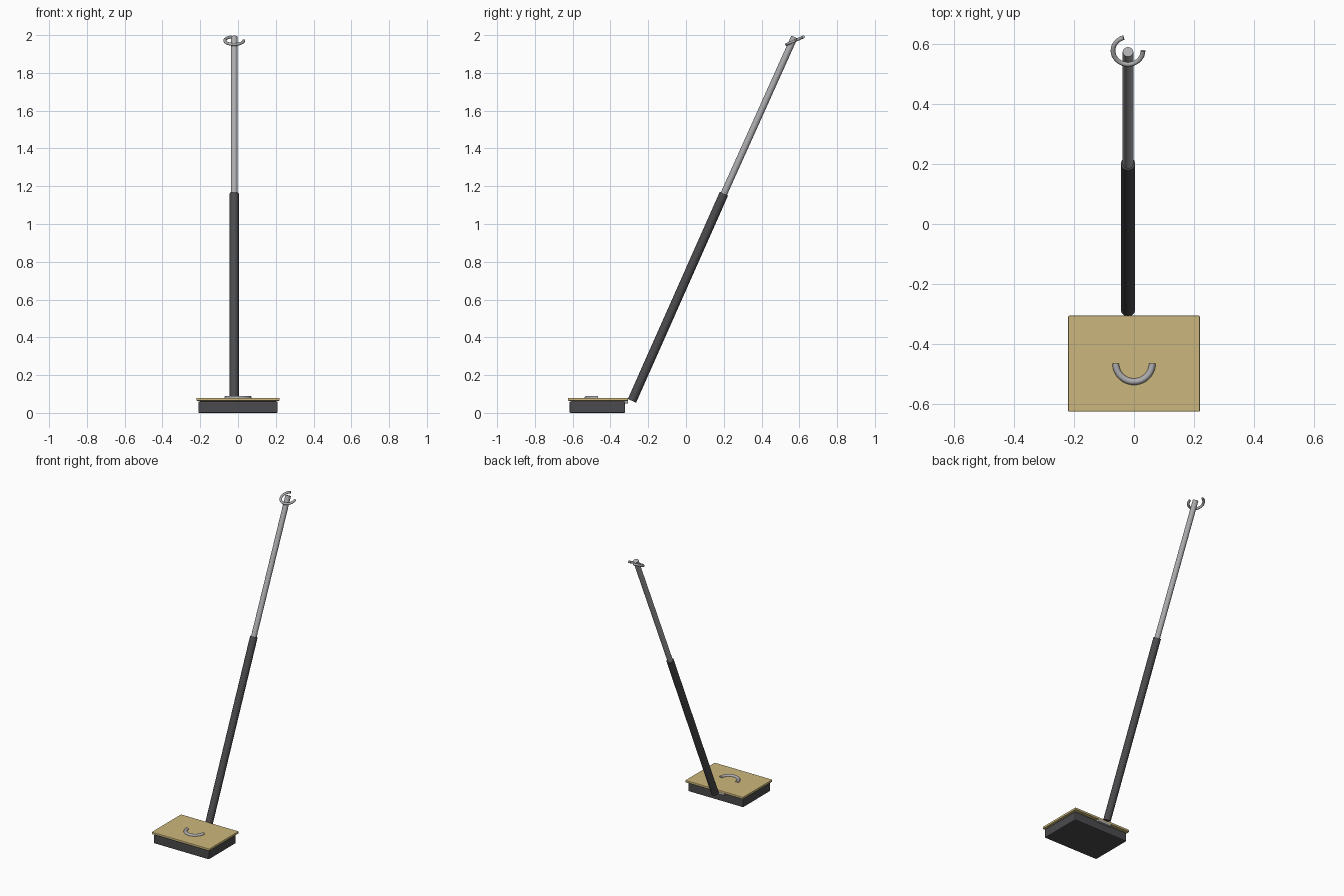
import bpy, bmesh, math
from mathutils import Vector, Matrix

if "Cube" in bpy.data.objects:
    bpy.data.objects.remove(bpy.data.objects["Cube"])


def material(name, rgb):
    m = bpy.data.materials.new(name)
    m.diffuse_color = (*rgb, 1)
    m.use_nodes = True
    m.node_tree.nodes["Principled BSDF"].inputs["Base Color"].default_value = m.diffuse_color
    return m


DARK = material("dark_plastic", (0.07, 0.07, 0.075))
TAN = material("tan_panel", (0.60, 0.47, 0.20))
STEEL = material("steel", (0.42, 0.42, 0.44))


def finish(name, bm, mat, smooth=False):
    bmesh.ops.recalc_face_normals(bm, faces=bm.faces)
    me = bpy.data.meshes.new(name)
    bm.to_mesh(me)
    bm.free()
    me.materials.append(mat)
    ob = bpy.data.objects.new(name, me)
    bpy.context.collection.objects.link(ob)
    if smooth:
        bpy.ops.object.select_all(action='DESELECT')
        ob.select_set(True)
        bpy.context.view_layer.objects.active = ob
        bpy.ops.object.shade_smooth_by_angle(angle=math.radians(40))
    return ob


def box(name, lo, hi, mat, bevel):
    lo, hi = Vector(lo), Vector(hi)
    bm = bmesh.new()
    bmesh.ops.create_cube(bm, size=1, matrix=Matrix.Translation((lo + hi) / 2)
                          @ Matrix.Diagonal((*(hi - lo), 1)))
    bmesh.ops.bevel(bm, geom=bm.edges[:], offset=bevel, segments=2,
                    profile=0.5, affect='EDGES')
    return finish(name, bm, mat)


def rod(name, a, b, r, mat, sides=12):
    a, b = Vector(a), Vector(b)
    d = b - a
    rot = d.to_track_quat('Z', 'Y').to_matrix().to_4x4()
    bm = bmesh.new()
    bmesh.ops.create_cone(bm, cap_ends=True, segments=sides, radius1=r, radius2=r,
                          depth=d.length, matrix=Matrix.Translation((a + b) / 2) @ rot)
    return finish(name, bm, mat, True)


def arc_tube(name, center, radius, tube, start, end, tilt, mat, steps=24, sides=10):
    """Open ring swept in the xy plane, then tilted about x."""
    bm = bmesh.new()
    rings = []
    for i in range(steps + 1):
        a = math.radians(start + (end - start) * i / steps)
        ring = []
        for j in range(sides):
            t = 2 * math.pi * j / sides
            d = radius + tube * math.cos(t)
            ring.append(bm.verts.new((d * math.cos(a), d * math.sin(a), tube * math.sin(t))))
        rings.append(ring)
    for p, q in zip(rings, rings[1:]):
        for j in range(sides):
            k = (j + 1) % sides
            bm.faces.new((p[j], p[k], q[k], q[j]))
    bm.faces.new(rings[0])
    bm.faces.new(rings[-1])
    bm.transform(Matrix.Translation(center) @ Matrix.Rotation(math.radians(tilt), 4, 'X'))
    return finish(name, bm, mat, True)


# Flat head: dark block under an overhanging tan panel
box("head_block", (-0.21, -0.617, 0), (0.21, -0.322, 0.061), DARK, 0.006)
box("head_panel", (-0.22, -0.626, 0.064), (0.22, -0.306, 0.08), TAN, 0.004)
box("panel_spacer", (-0.20, -0.605, 0.055), (0.20, -0.335, 0.07), DARK, 0.002)

# Hinge plate joining the head and the pole
box("hinge_plate", (-0.073, -0.335, 0.05), (0.033, -0.307, 0.067), STEEL, 0.002)

# Half-ring grip lying on the panel
arc_tube("panel_grip", (0, -0.465, 0.08), 0.061, 0.011, 180, 360, 0, STEEL)

# Leaning two-stage pole
foot, joint, tip = (-0.02, -0.286, 0.064), (-0.02, 0.201, 1.161), (-0.02, 0.574, 1.99)
rod("lower_pole", foot, joint, 0.024, DARK)
rod("upper_pole", joint, tip, 0.0178, STEEL)

# Open hook around the pole tip
arc_tube("top_hook", (-0.02, 0.578, 1.971), 0.05, 0.008, 107, 360, 24, STEEL)
